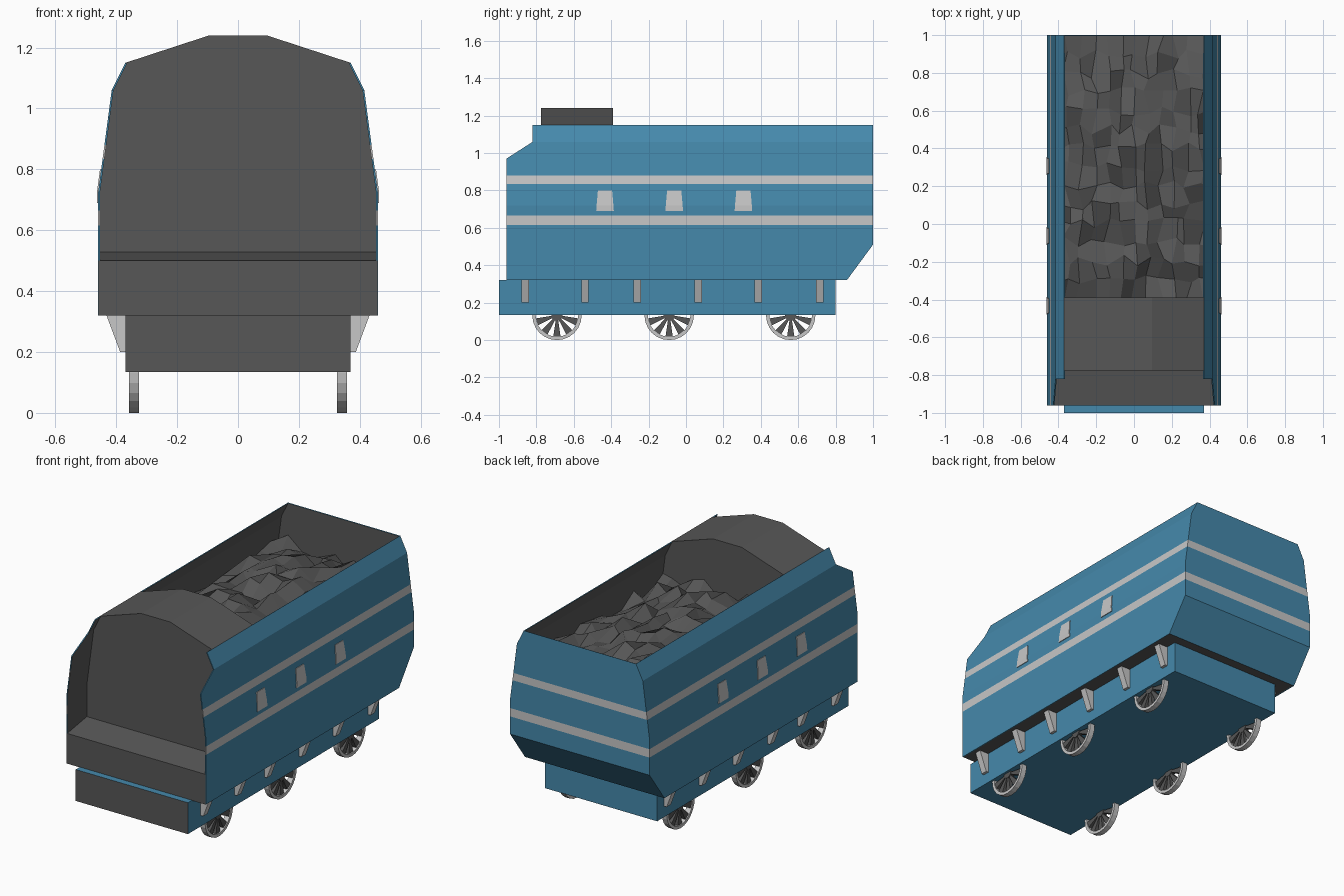
import bpy, bmesh, random
from math import sin, cos, pi, tau
from mathutils import Matrix, Vector

random.seed(4)
if "Cube" in bpy.data.objects:
    bpy.data.objects.remove(bpy.data.objects["Cube"])


def material(name, rgb):
    m = bpy.data.materials.new(name)
    m.use_nodes = True
    m.diffuse_color = (*rgb, 1)
    m.node_tree.nodes["Principled BSDF"].inputs["Base Color"].default_value = (*rgb, 1)
    return m


BLUE = material("body blue", (0.06, 0.25, 0.41))
LIGHT = material("light grey", (0.57, 0.57, 0.57))
DARK = material("dark grey", (0.095, 0.095, 0.095))


def make(name, bm, *mats, recalc=True):
    if recalc:
        bmesh.ops.recalc_face_normals(bm, faces=bm.faces)
    mesh = bpy.data.meshes.new(name)
    bm.to_mesh(mesh)
    bm.free()
    for m in mats:
        mesh.materials.append(m)
    ob = bpy.data.objects.new(name, mesh)
    bpy.context.collection.objects.link(ob)
    return ob


def prism(bm, outline, axis, a, b):
    """Extrude a 2D outline along x or y from a to b."""
    def place(p, t):
        return (t, *p) if axis == "x" else (p[0], t, p[1])
    face = bm.faces.new([bm.verts.new(place(p, a)) for p in outline])
    ext = bmesh.ops.extrude_face_region(bm, geom=[face])["geom"]
    shift = Vector((b - a, 0, 0) if axis == "x" else (0, b - a, 0))
    bmesh.ops.translate(bm, vec=shift, verts=[g for g in ext if isinstance(g, bmesh.types.BMVert)])


def box(bm, lo, hi):
    prism(bm, [(lo[1], lo[2]), (hi[1], lo[2]), (hi[1], hi[2]), (lo[1], hi[2])], "x", lo[0], hi[0])


def wall_x(z):
    """Half width of the body at a height."""
    if z < 0.72:
        return 0.46
    if z < 1.06:
        return 0.46 - (z - 0.72) / 0.34 * 0.045
    return 0.415 - (z - 1.06) / 0.09 * 0.045


# Body shell: sides and back, striped by height, dark on the inside
bm = bmesh.new()
rows = []
heights = [0.32, 0.51, 0.615, 0.665, 0.72, 0.835, 0.88, 0.97, 1.06, 1.15]
stripes = (0.615, 0.835)
for z in heights:
    x = wall_x(z)
    front = -0.96 if z < 1 else -0.82
    back = 0.86 if z < 0.5 else 1.0
    rows.append([bm.verts.new(p) for p in
                 ((-x, front, z), (-x, back, z), (x, back, z), (x, front, z))])
for z, low, up in zip(heights, rows, rows[1:]):
    for i in range(3):
        f = bm.faces.new((low[i + 1], low[i], up[i], up[i + 1]))
        f.material_index = 1 if z in stripes else 0
shell = make("body_shell", bm, BLUE, LIGHT, DARK, recalc=False)
mod = shell.modifiers.new("inner lining", "SOLIDIFY")
mod.thickness = 0.006
mod.offset = -1
mod.material_offset = 2

# Floor
bm = bmesh.new()
box(bm, (-0.455, -0.95, 0.322), (0.455, 0.858, 0.335))
make("body_floor", bm, DARK)

# Front ledge
bm = bmesh.new()
prism(bm, [(-0.961, 0.32), (-0.961, 0.5), (-0.77, 0.53), (-0.77, 0.33)], "x", -0.459, 0.459)
make("front_ledge", bm, DARK)

# Arched hood filling the front of the body
bm = bmesh.new()
half = [(wall_x(z) - 0.003, z) for z in (0.5, 0.72, 1.06)] + [(0.37, 1.15), (0.095, 1.24)]
prism(bm, half + [(-x, z) for x, z in reversed(half)], "y", -0.775, -0.39)
make("front_hood", bm, DARK)

# Coal heap: a jittered grid with rough heights
bm = bmesh.new()
nx, ny = 12, 14
grid = []
for j in range(ny + 1):
    row = []
    for i in range(nx + 1):
        u, v = i / nx * 2 - 1, j / ny
        edge_x, edge_y = i in (0, nx), j in (0, ny)
        z = 0.91 + 0.08 * (1 - u * u) * min(1, 4 * v + 0.4, 4 * (1 - v)) + random.uniform(-0.05, 0.05)
        x = u * (wall_x(z) - 0.005) + (0 if edge_x else random.uniform(-0.02, 0.02))
        y = -0.39 + v * 1.385 + (0 if edge_y else random.uniform(-0.03, 0.03))
        row.append(bm.verts.new((x, y, z)))
    grid.append(row)
for a, b in zip(grid, grid[1:]):
    for i in range(nx):
        bm.faces.new((a[i], a[i + 1], b[i + 1], b[i]))
make("coal_heap", bm, DARK, recalc=False)

# Chassis: blue with a dark front face
bm = bmesh.new()
box(bm, (-0.37, -1.0, 0.135), (0.37, 0.8, 0.322))
bmesh.ops.recalc_face_normals(bm, faces=bm.faces)
for f in bm.faces:
    f.material_index = 1 if f.normal.y < -0.9 else 0
make("chassis", bm, BLUE, DARK)

# Small side windows and support brackets, on both sides
for side, label in ((1, "left"), (-1, "right")):
    bm = bmesh.new()
    for y in (-0.433, -0.063, 0.307):
        prev = None
        for z, w in ((0.69, 0.047), (0.72, 0.045), (0.8, 0.038)):
            x = side * (wall_x(z) + 0.004)
            pair = [bm.verts.new((x, y - w, z)), bm.verts.new((x, y + w, z))]
            if prev:
                quad = (prev[0], prev[1], pair[1], pair[0])
                bm.faces.new(quad if side > 0 else quad[::-1])
            prev = pair
    ob = make(label + "_windows", bm, LIGHT, recalc=False)
    ob.modifiers.new("plate", "SOLIDIFY").thickness = 0.005

    bm = bmesh.new()
    for y in (-0.86, -0.54, -0.26, 0.065, 0.385, 0.715):
        prism(bm, [(side * x, z) for x, z in
                   ((0.365, 0.2), (0.387, 0.2), (0.432, 0.32), (0.365, 0.32))],
              "y", y - 0.02, y + 0.02)
    make(label + "_brackets", bm, LIGHT)

# Spoked wheels
R, RIM, SPOKES = 0.132, 0.114, 10


def rim(bm, x0, x1, centre):
    verts = [bm.verts.new(centre + Vector((x, 0, -r)))
             for x, r in ((x0, RIM), (x0, R), (x1, R), (x1, RIM))]
    edges = [bm.edges.new((verts[i], verts[(i + 1) % 4])) for i in range(4)]
    bmesh.ops.spin(bm, geom=verts + edges, cent=centre, axis=(1, 0, 0),
                   angle=tau, steps=24, use_merge=True)
    bmesh.ops.remove_doubles(bm, verts=bm.verts, dist=0.0005)


for side, label in ((1, "left"), (-1, "right")):
    for y, place in ((-0.69, "front"), (-0.09, "middle"), (0.56, "rear")):
        bm = bmesh.new()
        rim(bm, side * 0.325, side * 0.358, Vector((0, y, R)))
        make(f"{place}_{label}_wheel_rim", bm, LIGHT)

        bm = bmesh.new()
        for k in range(SPOKES):
            a = (k + 0.5) * tau / SPOKES
            outline = [(y + r * cos(a + d), R + r * sin(a + d)) for r, d in
                       ((0.025, -0.25), (0.118, -0.17), (0.118, 0.17), (0.025, 0.25))]
            prism(bm, outline, "x", side * 0.33, side * 0.352)
        spin = Matrix.Translation((side * 0.342, y, R)) @ Matrix.Rotation(pi / 2, 4, "Y")
        bmesh.ops.create_cone(bm, cap_ends=True, segments=12, radius1=0.03, radius2=0.03,
                              depth=0.028, matrix=spin)
        make(f"{place}_{label}_wheel_spokes", bm, DARK)
